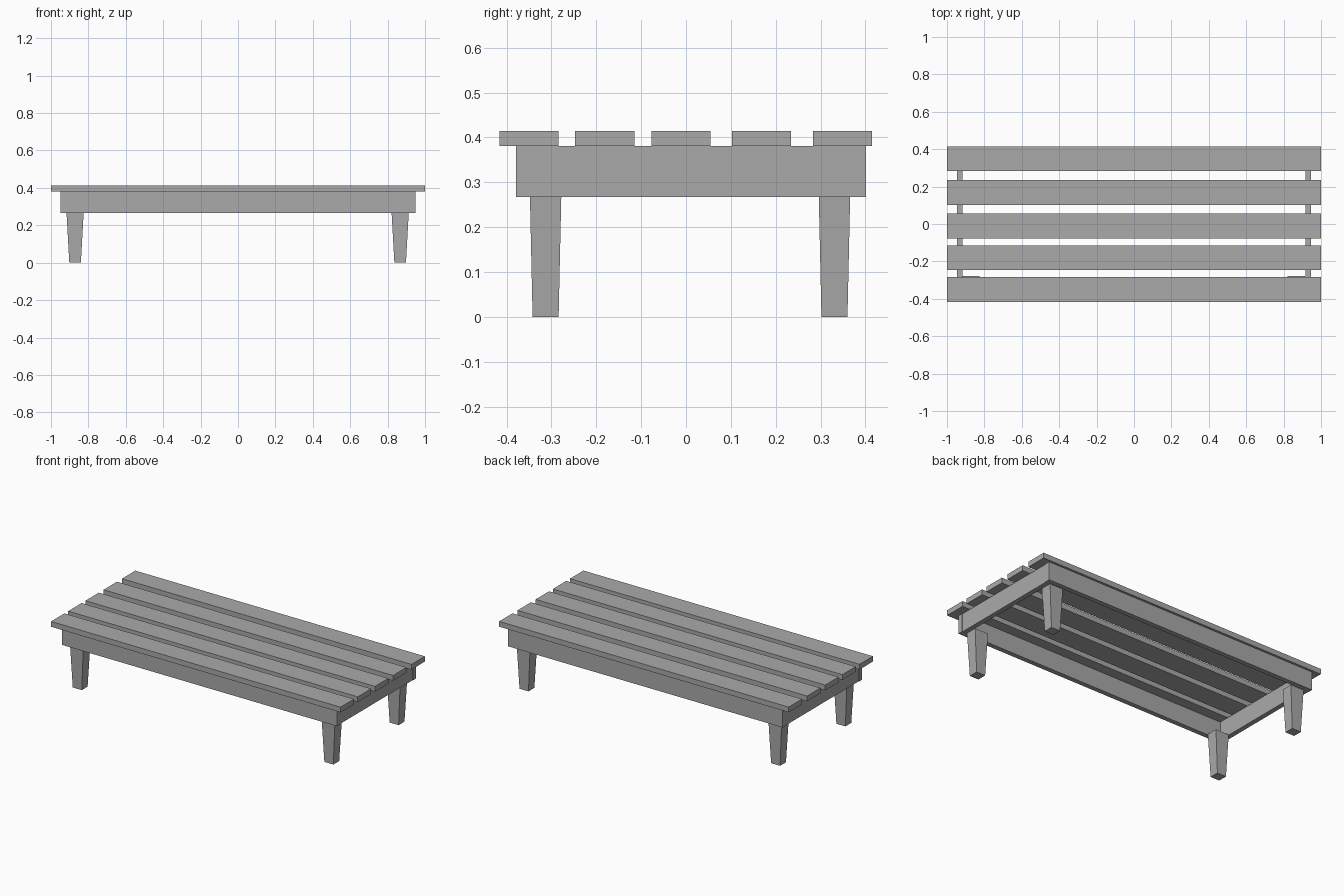
import bpy
import bmesh

default_cube = bpy.data.objects.get("Cube")
if default_cube:
    bpy.data.objects.remove(default_cube, do_unlink=True)

# Single flat grey finish
GREY = (0.4, 0.4, 0.4, 1.0)
grey = bpy.data.materials.new("plain_grey")
grey.use_nodes = True
grey.diffuse_color = GREY
shader = next(n for n in grey.node_tree.nodes if n.type == 'BSDF_PRINCIPLED')
shader.inputs["Base Color"].default_value = GREY


def make_block(name, x, y, z, foot=None):
    """Box from (low, high) ranges; foot gives other x and y ranges at the bottom."""
    low_x, low_y = foot or (x, y)
    bm = bmesh.new()
    bmesh.ops.create_cube(bm, size=1)
    for v in bm.verts:
        rx, ry = (x, y) if v.co.z > 0 else (low_x, low_y)
        v.co = (rx[v.co.x > 0], ry[v.co.y > 0], z[v.co.z > 0])
    mesh = bpy.data.meshes.new(name)
    bm.to_mesh(mesh)
    bm.free()
    mesh.materials.append(grey)
    obj = bpy.data.objects.new(name, mesh)
    bpy.context.collection.objects.link(obj)
    return obj


FRAME_Z = (0.267, 0.381)
SLAT_Z = (0.381, 0.414)
FRONT, BACK, RAIL = -0.379, 0.401, 0.03

# Seat slats
for i, y in enumerate((-0.350, -0.181, -0.011, 0.168, 0.349)):
    make_block(f"slat_{i + 1}", (-1, 1), (y - 0.066, y + 0.066), SLAT_Z)

# Long rails, with the end rails butted between them
make_block("front_rail", (-0.949, 0.949), (FRONT, FRONT + RAIL), FRAME_Z)
make_block("back_rail", (-0.949, 0.949), (BACK - RAIL, BACK), FRAME_Z)
for side, x in (("left", 0.931), ("right", -0.931)):
    make_block(f"{side}_end_rail", (x - 0.015, x + 0.015),
               (FRONT + RAIL, BACK - RAIL), FRAME_Z)

# Tapered legs inside the frame corners
for side, x in (("left", 0.867), ("right", -0.871)):
    for end, y in (("front", -0.313), ("back", 0.331)):
        make_block(f"{end}_{side}_leg",
                   (x - 0.046, x + 0.046), (y - 0.035, y + 0.035), (0, 0.27),
                   foot=((x - 0.031, x + 0.031), (y - 0.029, y + 0.029)))
